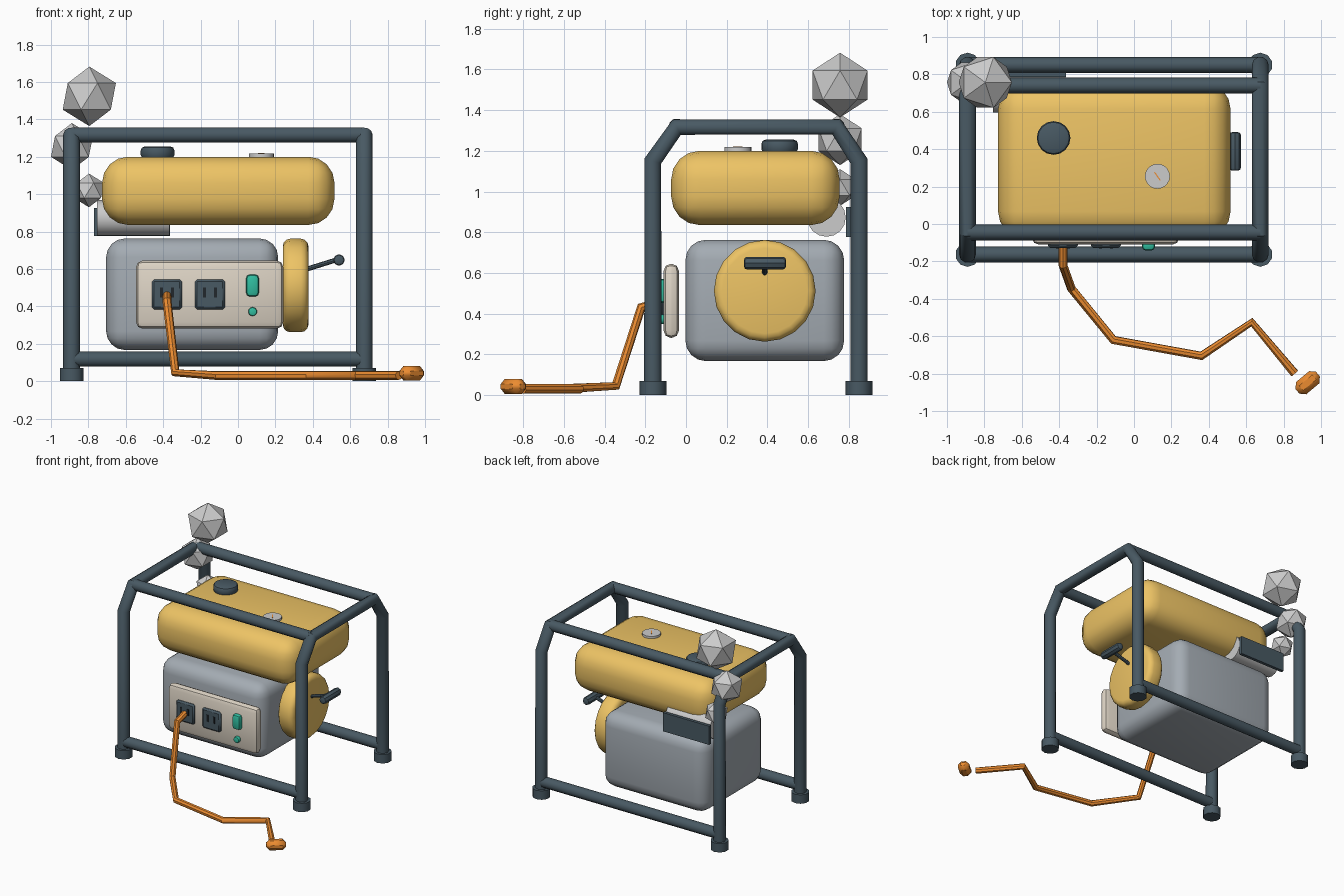
import bpy, bmesh, math
from mathutils import Vector, Matrix

if "Cube" in bpy.data.objects:
    bpy.data.objects.remove(bpy.data.objects["Cube"])


def material(name, rgb):
    m = bpy.data.materials.new(name)
    m.diffuse_color = (*rgb, 1)
    m.use_nodes = True
    m.node_tree.nodes["Principled BSDF"].inputs["Base Color"].default_value = m.diffuse_color
    return m


DARK = material("dark_steel", (0.065, 0.10, 0.125))
YELLOW = material("yellow", (0.85, 0.55, 0.13))
ENGINE = material("engine_grey", (0.37, 0.41, 0.45))
CREAM = material("cream", (0.73, 0.66, 0.56))
GREEN = material("green", (0.03, 0.51, 0.35))
ORANGE = material("orange", (0.83, 0.26, 0.03))
SLOT = material("slot_black", (0.015, 0.02, 0.025))


def finish(ob, mat, smooth=True):
    if mat:
        ob.data.materials.append(mat)
    bpy.ops.object.select_all(action='DESELECT')
    ob.select_set(True)
    bpy.context.view_layer.objects.active = ob
    if ob.type == 'CURVE':
        bpy.ops.object.convert(target='MESH')
    if smooth:
        bpy.ops.object.shade_smooth_by_angle(angle=math.radians(40))
    return bpy.context.view_layer.objects.active


def from_bmesh(name, bm, mat, smooth=True):
    me = bpy.data.meshes.new(name)
    bm.to_mesh(me)
    bm.free()
    ob = bpy.data.objects.new(name, me)
    bpy.context.collection.objects.link(ob)
    return finish(ob, mat, smooth)


def box(name, lo, hi, mat, bevel=0.0, seg=2, turn=0.0):
    lo, hi = Vector(lo), Vector(hi)
    bm = bmesh.new()
    bmesh.ops.create_cube(bm, size=1)
    bmesh.ops.scale(bm, vec=hi - lo, verts=bm.verts)
    if bevel:
        bmesh.ops.bevel(bm, geom=bm.edges[:], offset=bevel, segments=seg,
                        profile=0.5, affect='EDGES')
    bm.transform(Matrix.Translation((lo + hi) / 2) @ Matrix.Rotation(turn, 4, 'Z'))
    return from_bmesh(name, bm, mat)


def disc(name, centre, axis, radius, depth, mat, sides=16, bevel=0.0, seg=2):
    bm = bmesh.new()
    bmesh.ops.create_cone(bm, cap_ends=True, segments=sides, radius1=radius,
                          radius2=radius, depth=depth)
    if bevel:
        rims = [e for e in bm.edges if abs(e.verts[0].co.z - e.verts[1].co.z) < 1e-5]
        bmesh.ops.bevel(bm, geom=rims, offset=bevel, segments=seg,
                        profile=0.5, affect='EDGES')
    rot = Vector((0, 0, 1)).rotation_difference(Vector(axis)).to_matrix().to_4x4()
    bm.transform(Matrix.Translation(centre) @ rot)
    return from_bmesh(name, bm, mat)


def tube(name, points, radius, mat, res=3):
    cu = bpy.data.curves.new(name, 'CURVE')
    cu.dimensions = '3D'
    cu.bevel_depth = radius
    cu.bevel_resolution = res
    cu.use_fill_caps = True
    sp = cu.splines.new('POLY')
    sp.points.add(len(points) - 1)
    for p, co in zip(sp.points, points):
        p.co = (*co, 1)
    ob = bpy.data.objects.new(name, cu)
    bpy.context.collection.objects.link(ob)
    return finish(ob, mat)


# Tubular frame: two side hoops joined by four long rails
XL, XR, YF, YB, R = -0.89, 0.675, -0.163, 0.85, 0.045
for side, x in (("left", XL), ("right", XR)):
    tube(f"frame_hoop_{side}", [(x, YF, 0.03), (x, YF, 1.15), (x, -0.045, 1.317),
                                (x, 0.74, 1.317), (x, YB, 1.15), (x, YB, 0.03)], R, DARK)
    for end, y in (("front", YF), ("back", YB)):
        disc(f"foot_{end}_{side}", (x, y, 0.035), (0, 0, 1), 0.066, 0.07, DARK, 10)
for name, y, z in (("top_front", -0.045, 1.317), ("top_back", 0.74, 1.317),
                   ("bottom_front", YF, 0.118), ("bottom_back", YB, 0.118)):
    tube(f"rail_{name}", [(XL, y, z), (XR, y, z)], 0.042, DARK)

# Fuel tank with filler cap and gauge
box("fuel_tank", (-0.727, -0.073, 0.835), (0.516, 0.755, 1.2), YELLOW, 0.14, 4)
disc("fuel_cap", (-0.43, 0.46, 1.222), (0, 0, 1), 0.09, 0.065, DARK, 16, 0.02)
disc("fuel_gauge", (0.125, 0.255, 1.205), (0, 0, 1), 0.067, 0.026, None, 20)
box("gauge_needle", (0.098, 0.252, 1.217), (0.152, 0.258, 1.221), ORANGE,
    turn=math.radians(-55))

# Engine block and recoil starter
box("engine_block", (-0.705, -0.003, 0.167), (0.215, 0.777, 0.763), ENGINE, 0.1, 4)
disc("recoil_cover", (0.308, 0.387, 0.512), (1, 0, 0), 0.25, 0.137, YELLOW, 20, 0.04, 3)
tube("pull_rod", [(0.37, 0.387, 0.6), (0.53, 0.387, 0.65)], 0.013, DARK, 2)
disc("pull_grip", (0.54, 0.388, 0.648), (0, 1, 0), 0.031, 0.206, DARK, 8, 0.014)

# Control panel: sockets, switch and lamp
box("control_panel", (-0.545, -0.11, 0.281), (0.242, -0.035, 0.645), CREAM, 0.035, 2)
for i, x in enumerate((-0.38, -0.15)):
    box(f"socket_{i + 1}", (x - 0.08, -0.127, 0.384), (x + 0.08, -0.09, 0.544),
        DARK, 0.012, 1)
    for j, dx in enumerate((-0.029, 0.029)):
        box(f"socket_{i + 1}_slot_{j + 1}", (x + dx - 0.008, -0.131, 0.448),
            (x + dx + 0.008, -0.12, 0.5), SLOT)
box("power_switch", (0.043, -0.142, 0.453), (0.112, -0.09, 0.57), GREEN, 0.02, 2)
disc("power_lamp", (0.078, -0.118, 0.372), (0, 1, 0), 0.024, 0.04, GREEN, 10, 0.008)

# Muffler with heat shield
disc("muffler", (-0.56, 0.69, 0.873), (1, 0, 0), 0.095, 0.39, None, 16)
box("heat_shield", (-0.77, 0.785, 0.777), (-0.363, 0.81, 0.925), DARK)

# Low-poly exhaust puffs
for i, (x, z, r) in enumerate(((-0.797, 1.02, 0.09), (-0.888, 1.255, 0.125),
                               (-0.795, 1.523, 0.159))):
    bm = bmesh.new()
    bmesh.ops.create_icosphere(bm, subdivisions=1, radius=r)
    bm.transform(Matrix.Translation((x, 0.757, z)))
    from_bmesh(f"exhaust_puff_{i + 1}", bm, None, smooth=False)

# Power cable and its plug
tube("power_cable", [(-0.38, -0.11, 0.46), (-0.38, -0.22, 0.43), (-0.335, -0.345, 0.045),
                     (-0.11, -0.62, 0.03), (0.36, -0.705, 0.03), (0.63, -0.525, 0.03),
                     (0.86, -0.8, 0.03)], 0.024, ORANGE, 2)
box("cable_plug", (0.857, -0.891, 0.005), (1.0, -0.806, 0.08), ORANGE, 0.026, 1,
    math.radians(40))
